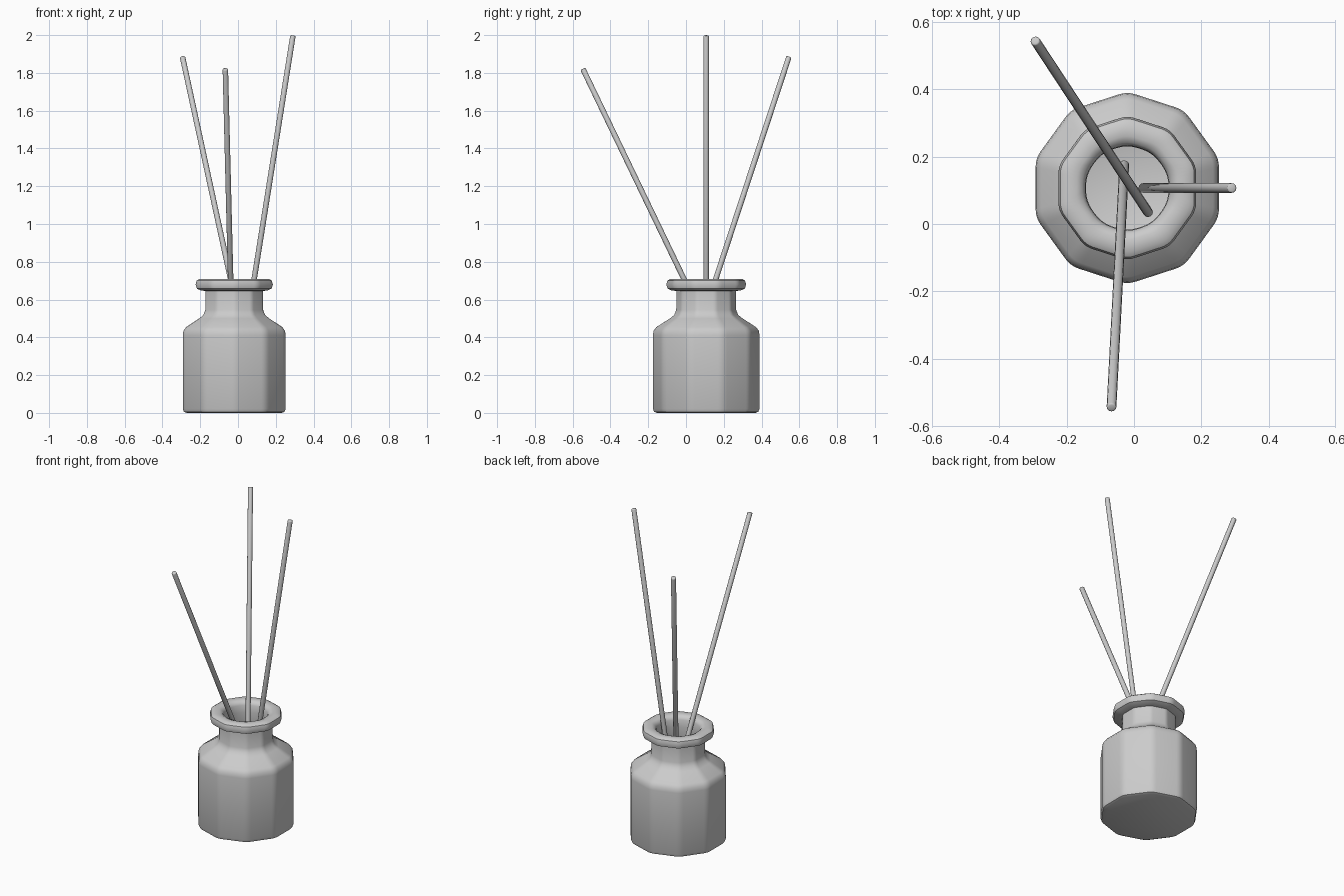
import bpy, bmesh, math
from mathutils import Vector

if "Cube" in bpy.data.objects:
    bpy.data.objects.remove(bpy.data.objects["Cube"])

CX, CY = -0.02, 0.107
SIDES = 10


def decagon_ring(radius, z, rounding):
    """Ten-sided ring with softened corners, a corner facing +y."""
    corners = [Vector((radius * math.cos(math.pi / 2 + i * math.tau / SIDES),
                       radius * math.sin(math.pi / 2 + i * math.tau / SIDES), z))
               for i in range(SIDES)]
    pts = []
    for i, c in enumerate(corners):
        a = c.lerp(corners[i - 1], rounding / 2)
        b = c.lerp(corners[(i + 1) % SIDES], rounding / 2)
        for k in range(5):
            t = k / 4
            pts.append(a * (1 - t) ** 2 + c * 2 * t * (1 - t) + b * t * t)
    return pts


def finish(name, bm, angle):
    bmesh.ops.recalc_face_normals(bm, faces=bm.faces)
    mesh = bpy.data.meshes.new(name)
    bm.to_mesh(mesh)
    bm.free()
    obj = bpy.data.objects.new(name, mesh)
    bpy.context.collection.objects.link(obj)
    bpy.ops.object.select_all(action='DESELECT')
    obj.select_set(True)
    bpy.context.view_layer.objects.active = obj
    bpy.ops.object.shade_smooth_by_angle(angle=math.radians(angle))
    return obj


# Bottle: outer wall, rolled rim, then the hollow inside (radius, z, rounding)
profile = [
    (0.265, 0.0, .3), (0.28, 0.006, .3), (0.2865, 0.022, .3),
    (0.2865, 0.41, .3), (0.283, 0.434, .3), (0.268, 0.454, .3),
    (0.195, 0.500, .3), (0.172, 0.518, .3), (0.161, 0.545, .3),
    (0.160, 0.645, .3), (0.188, 0.649, .35), (0.208, 0.658, .35),
    (0.215, 0.68, .35), (0.209, 0.70, .35), (0.193, 0.71, .35),
    (0.158, 0.71, .5), (0.140, 0.702, .7), (0.131, 0.685, .85),
    (0.129, 0.64, .85), (0.130, 0.53, .7), (0.145, 0.50, .5),
    (0.235, 0.44, .3), (0.255, 0.41, .3), (0.255, 0.045, .3), (0.235, 0.03, .3),
]
bm = bmesh.new()
rings = [[bm.verts.new(p) for p in decagon_ring(*row)] for row in profile]
n = len(rings[0])
for lo, hi in zip(rings, rings[1:]):
    for i in range(n):
        j = (i + 1) % n
        bm.faces.new((lo[i], lo[j], hi[j], hi[i]))
bm.faces.new(rings[0])
bm.faces.new(rings[-1])
bottle = finish("bottle", bm, 40)
bottle.location = (CX, CY, 0)


# Reeds: equal thin rods with slightly rounded ends
def reed(name, start, end, radius=0.0145):
    a, b = Vector(start), Vector(end)
    length = (b - a).length
    bm = bmesh.new()
    bmesh.ops.create_cone(bm, cap_ends=True, segments=12, radius1=radius,
                          radius2=radius, depth=length)
    rims = [e for e in bm.edges if abs(e.verts[0].co.z - e.verts[1].co.z) < 1e-5]
    bmesh.ops.bevel(bm, geom=rims, offset=0.005, segments=2, profile=0.5,
                    affect='EDGES')
    obj = finish(name, bm, 50)
    obj.location = (a + b) / 2
    obj.rotation_mode = 'QUATERNION'
    obj.rotation_quaternion = (b - a).to_track_quat('Z', 'Y')


reed("reed_back", (0.043, 0.033, 0.33), (-0.294, 0.545, 1.885))
reed("reed_front", (-0.029, 0.178, 0.316), (-0.067, -0.546, 1.821))
reed("reed_right", (0.027, 0.107, 0.34), (0.291, 0.107, 1.998))
